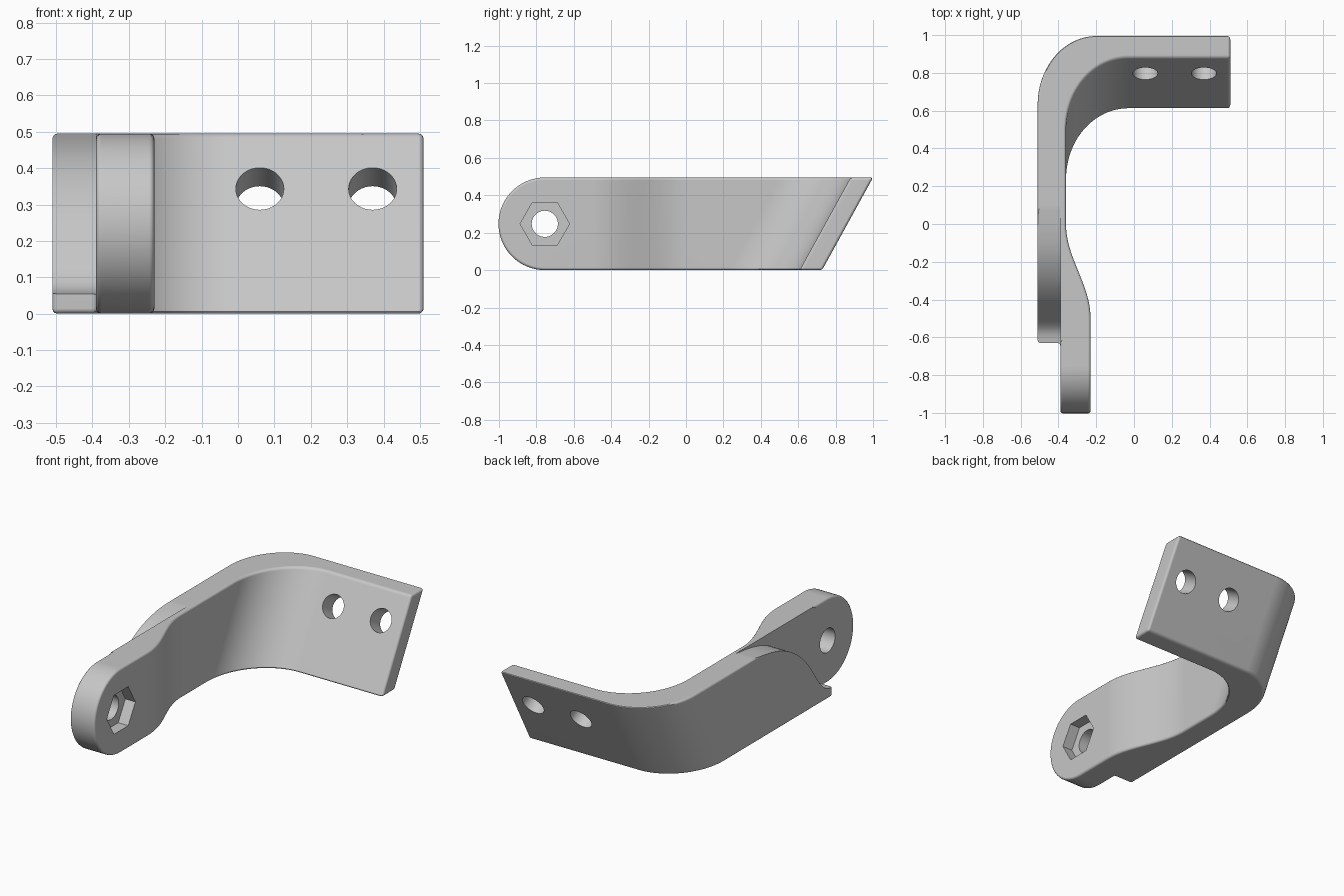
import bpy
import math
from mathutils import Vector

HEIGHT = 0.495
SHEAR = 0.55      # lean of the back plate, y per z
ARM_MID = HEIGHT / 2
PIVOT_Y = -0.755

if "Cube" in bpy.data.objects:
    bpy.data.objects.remove(bpy.data.objects["Cube"], do_unlink=True)

grey = bpy.data.materials.new("bracket grey")
grey.use_nodes = True
colour = (0.57, 0.57, 0.57, 1)
grey.diffuse_color = colour
grey.node_tree.nodes["Principled BSDF"].inputs["Base Color"].default_value = colour


def loft(name, start, end):
    """Closed solid between two matching rings."""
    n = len(start)
    faces = [tuple(range(n))[::-1], tuple(range(n, 2 * n))]
    faces += [(i, (i + 1) % n, n + (i + 1) % n, n + i) for i in range(n)]
    mesh = bpy.data.meshes.new(name)
    mesh.from_pydata([tuple(p) for p in start + end], [], faces)
    mesh.materials.append(grey)
    obj = bpy.data.objects.new(name, mesh)
    bpy.context.collection.objects.link(obj)
    # consistent outward normals
    import bmesh
    bm = bmesh.new()
    bm.from_mesh(mesh)
    bmesh.ops.recalc_face_normals(bm, faces=bm.faces)
    bm.to_mesh(mesh)
    bm.free()
    return obj


def arc(cx, cy, rx, ry, a0, a1, steps):
    angles = [math.radians(a0 + (a1 - a0) * i / steps) for i in range(steps + 1)]
    return [(cx + rx * math.cos(a), cy + ry * math.sin(a)) for a in angles]


def along_x(name, yz, x0, x1):
    return loft(name, [(x0, y, z) for y, z in yz], [(x1, y, z) for y, z in yz])


def disc(name, centre, axis, radius, length, sides):
    """Round or polygonal cutter centred on a point."""
    axis = Vector(axis).normalized()
    u = Vector((0, 1, 0)) if abs(axis.x) > 0.9 else Vector((1, 0, 0))
    v = axis.cross(u)
    ring = [Vector(centre) + u * a + v * b
            for a, b in arc(0, 0, radius, radius, 0, 360, sides)[:-1]]
    half = axis * length / 2
    return loft(name, [p - half for p in ring], [p + half for p in ring])


def apply(obj, mod):
    bpy.context.view_layer.objects.active = obj
    bpy.ops.object.modifier_apply(modifier=mod.name)


def combine(obj, cutter, operation):
    mod = obj.modifiers.new("cut", "BOOLEAN")
    mod.object = cutter
    mod.operation = operation
    mod.solver = "EXACT"
    apply(obj, mod)
    bpy.data.objects.remove(cutter, do_unlink=True)


# Plan outline at the top edge; the flag marks points that lean with the plate
outer = [(0.51, 1.0)] + arc(-0.2, 0.64, 0.31, 0.36, 90, 180, 24)
inner = arc(-0.03, 0.5, 0.33, 0.38, 180, 90, 24) + [(0.51, 0.88)]
lug = [(-0.51, -0.63), (-0.39, -0.63), (-0.39, -1.1), (-0.23, -1.1)]
blend = [(-0.295 + 0.065 * math.cos(math.pi * i / 20), -0.5 + 0.5 * i / 20)
         for i in range(21)]
plan = ([(p, 1) for p in outer] + [(p, 0) for p in lug + blend]
        + [(p, 1) for p in inner])


def plan_at(z):
    return [(x, y + lean * SHEAR * (z - HEIGHT), z) for (x, y), lean in plan]


bracket = loft("bracket", plan_at(-0.1), plan_at(HEIGHT + 0.1))

# Trim to the side silhouette with its rounded lug end
silhouette = arc(PIVOT_Y, ARM_MID, ARM_MID, ARM_MID, 90, 270, 32)
silhouette += [(2, 0), (2, HEIGHT)]
combine(bracket, along_x("silhouette", silhouette, -1, 1), "INTERSECT")

# Softened edges
bevel = bracket.modifiers.new("soft edges", "BEVEL")
bevel.width = 0.014
bevel.segments = 3
bevel.limit_method = "ANGLE"
bevel.angle_limit = math.radians(40)
apply(bracket, bevel)

# Curved drop of the outer layer beside the lug, ending in a thin foot
drop = [(0.1, 0.495), (-0.05, 0.475), (-0.18, 0.438), (-0.3, 0.37), (-0.4, 0.275),
        (-0.48, 0.165), (-0.53, 0.1), (-0.58, 0.065), (-0.66, 0.05)]


def smooth_path(pts, steps=5):
    """Catmull-Rom interpolation."""
    p = [Vector(q) for q in pts]
    p = [2 * p[0] - p[1]] + p + [2 * p[-1] - p[-2]]
    out = []
    for a, b, c, d in zip(p, p[1:], p[2:], p[3:]):
        for i in range(steps):
            t = i / steps
            out.append(b + (c - a) * t / 2 + (2 * a - 5 * b + 4 * c - d) * t * t / 2
                       + (3 * b - a - 3 * c + d) * t ** 3 / 2)
    return [tuple(q) for q in out + [p[-2]]]


step = smooth_path(drop) + [(-0.66, 0.7), (0.1, 0.7)]
combine(bracket, along_x("step", step, -0.7, -0.39), "DIFFERENCE")

# Pivot hole with hexagonal nut pocket on the inner face
combine(bracket, disc("pivot", (-0.3, PIVOT_Y, ARM_MID), (1, 0, 0), 0.07, 0.6, 40),
        "DIFFERENCE")
combine(bracket, disc("pocket", (-0.23, PIVOT_Y, ARM_MID), (1, 0, 0), 0.132, 0.13, 6),
        "DIFFERENCE")

# Two mounting holes square to the leaning plate
for x in (0.06, 0.37):
    centre = (x, 0.797, 0.343)
    combine(bracket, disc("mount", centre, (0, -1, SHEAR), 0.066, 0.6, 40), "DIFFERENCE")

# Smooth shading with crisp edges
bpy.ops.object.select_all(action="DESELECT")
bracket.select_set(True)
bpy.context.view_layer.objects.active = bracket
bpy.ops.object.shade_smooth_by_angle(angle=math.radians(35))
weighted = bracket.modifiers.new("even shading", "WEIGHTED_NORMAL")
weighted.keep_sharp = True
